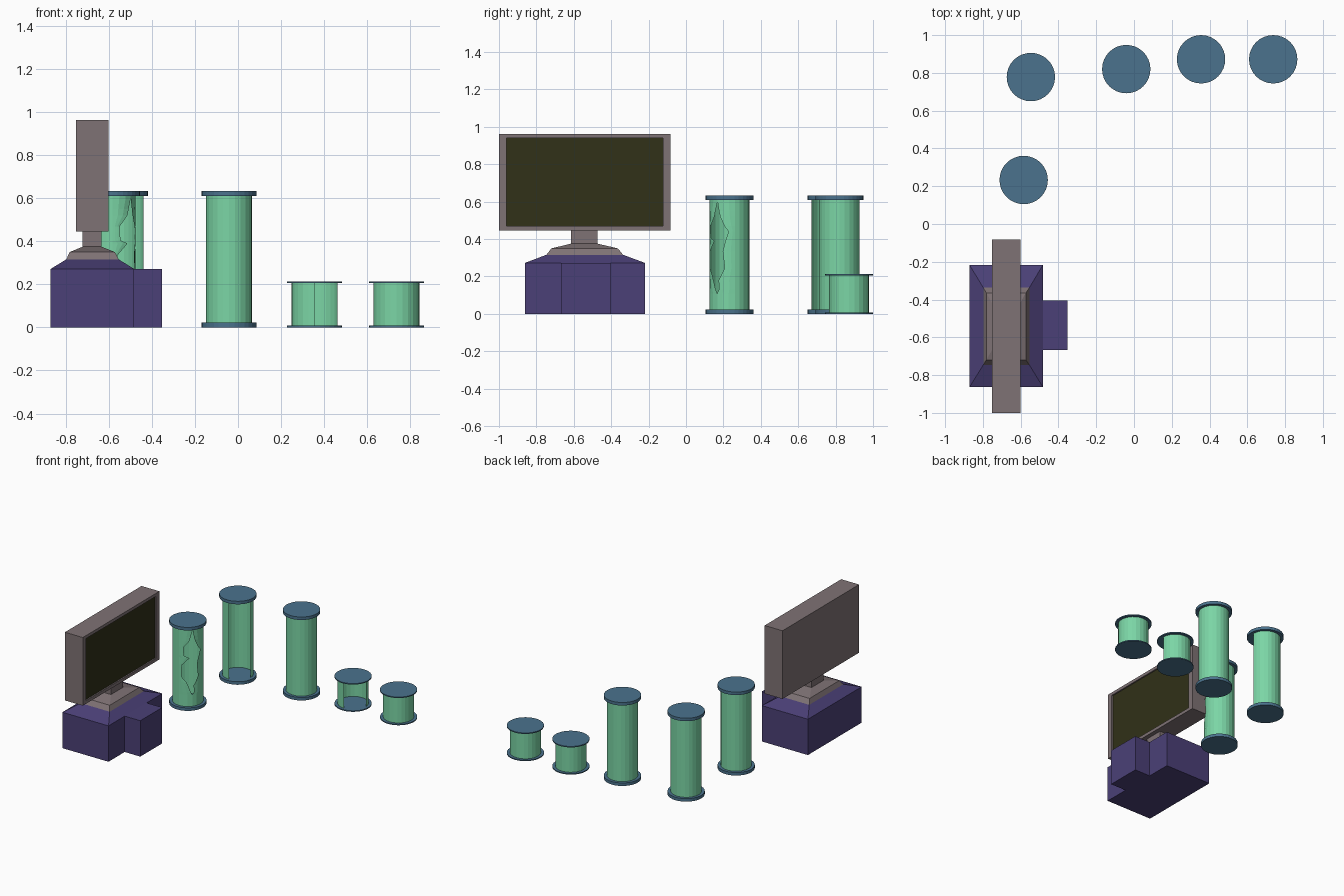
import bpy, bmesh
from math import sin, cos, radians

if "Cube" in bpy.data.objects:
    bpy.data.objects.remove(bpy.data.objects["Cube"])


def material(name, r, g, b):
    m = bpy.data.materials.new(name)
    m.diffuse_color = [(c / 255) ** 2.2 for c in (r, g, b)] + [1]
    m.use_nodes = True
    m.node_tree.nodes["Principled BSDF"].inputs["Base Color"].default_value = m.diffuse_color
    return m


PURPLE = material("purple", 76, 66, 118)
GREY = material("warm_grey", 126, 114, 116)
DARK = material("dark_screen", 52, 52, 30)
GREEN = material("green_glass", 122, 212, 164)
BLUE = material("blue_cap", 76, 114, 140)


def finish(bm, name, *mats, normals=True):
    if normals:
        bmesh.ops.recalc_face_normals(bm, faces=bm.faces)
    me = bpy.data.meshes.new(name)
    bm.to_mesh(me)
    bm.free()
    for m in mats:
        me.materials.append(m)
    ob = bpy.data.objects.new(name, me)
    bpy.context.collection.objects.link(ob)
    return ob


def loft(name, rings, *mats):
    """Closed solid through a stack of rings; last cap takes the last material."""
    bm = bmesh.new()
    vs = [[bm.verts.new(p) for p in ring] for ring in rings]
    for a, b in zip(vs, vs[1:]):
        for i in range(len(a)):
            j = (i + 1) % len(a)
            bm.faces.new((a[i], a[j], b[j], b[i]))
    bm.faces.new(vs[0][::-1])
    bm.faces.new(vs[-1]).material_index = len(mats) - 1
    return finish(bm, name, *mats)


def rect_z(x0, x1, y0, y1, z):
    return [(x0, y0, z), (x1, y0, z), (x1, y1, z), (x0, y1, z)]


def rect_x(x, y0, y1, z0, z1):
    return [(x, y0, z0), (x, y1, z0), (x, y1, z1), (x, y0, z1)]


# console base with sloped top, and the box stepping out of its front
base = (-0.87, -0.483, -0.862, -0.218)
loft("console_base", [rect_z(*base, 0), rect_z(*base, 0.272),
                      rect_z(-0.798, -0.554, -0.746, -0.337, 0.316)], PURPLE)
step = (-0.483, -0.352, -0.668, -0.405)
loft("console_step", [rect_z(*step, 0), rect_z(*step, 0.272)], PURPLE)

# stepped stand and neck
neck = (-0.722, -0.634, -0.616, -0.472)
loft("screen_stand", [rect_z(-0.798, -0.554, -0.746, -0.337, 0.316),
                      rect_z(-0.782, -0.572, -0.72, -0.364, 0.35),
                      rect_z(*neck, 0.375), rect_z(*neck, 0.446)], GREY)

# screen housing with recessed dark panel
loft("screen", [rect_x(-0.752, -1, -0.082, 0.446, 0.963),
                rect_x(-0.602, -1, -0.082, 0.446, 0.963),
                rect_x(-0.602, -0.96, -0.123, 0.47, 0.94),
                rect_x(-0.612, -0.96, -0.123, 0.47, 0.94)], GREY, DARK)

# glass tubes: wall rows are (z, first angle, last angle) in degrees
R, R_CAP, H, CAP = 0.107, 0.128, 0.633, 0.023
CLOSED = [(0, 0, 360), (1, 0, 360)]
QUARTER = [(0, 0, 270), (1, 0, 270)]
# jagged break: height, left edge, right edge
BREAK = [(0.11, -38, -38), (0.13, -44, -32), (0.18, -54, -33), (0.205, -59, -25),
         (0.245, -80, -14), (0.29, -80, -17), (0.335, -77, -20), (0.39, -49, -12),
         (0.405, -69, -9), (0.44, -71, -3), (0.47, -71, -15), (0.52, -49, -28),
         (0.55, -45, -32), (0.60, -37, -37)]
BROKEN = ([(0, -38, 322)]
          + [((z - CAP) / (H - 2 * CAP), r, l + 360) for z, l, r in BREAK]
          + [(1, -37, 323)])


def tube(name, x, y, height, rows):
    k = height / H
    for part, z0, z1 in (("bottom_cap", 0, CAP), ("top_cap", H - CAP, H)):
        ring = [(x + R_CAP * cos(radians(a * 11.25)), y + R_CAP * sin(radians(a * 11.25)))
                for a in range(32)]
        loft(f"{name}_{part}", [[(px, py, z * k) for px, py in ring] for z in (z0, z1)], BLUE)
    bm = bmesh.new()
    grid = []
    for t, a0, a1 in rows:
        if rows is BROKEN:
            # fixed facets at the back, fitted strips beside the break
            angles = ([a0 + (15 - a0) * i / 3 for i in range(3)]
                      + list(range(15, 270, 15))
                      + [270 + (a1 - 270) * i / 3 for i in range(4)])
        else:
            angles = list(range(a0, a1 + 1, 15))
        z = (CAP + t * (H - 2 * CAP)) * k
        grid.append([bm.verts.new((x + R * cos(radians(a)), y + R * sin(radians(a)), z))
                     for a in angles])
    for lo, hi in zip(grid, grid[1:]):
        for i in range(len(lo) - 1):
            bm.faces.new((lo[i], lo[i + 1], hi[i + 1], hi[i]))
    bmesh.ops.remove_doubles(bm, verts=bm.verts, dist=1e-5)
    finish(bm, f"{name}_wall", GREEN, normals=False)


tube("broken_tube", -0.584, 0.233, H, BROKEN)
tube("open_tall_tube", -0.546, 0.778, H, QUARTER)
tube("closed_tall_tube", -0.041, 0.82, H, CLOSED)
tube("open_short_tube", 0.355, 0.872, 0.214, QUARTER)
tube("closed_short_tube", 0.737, 0.872, 0.214, CLOSED)
